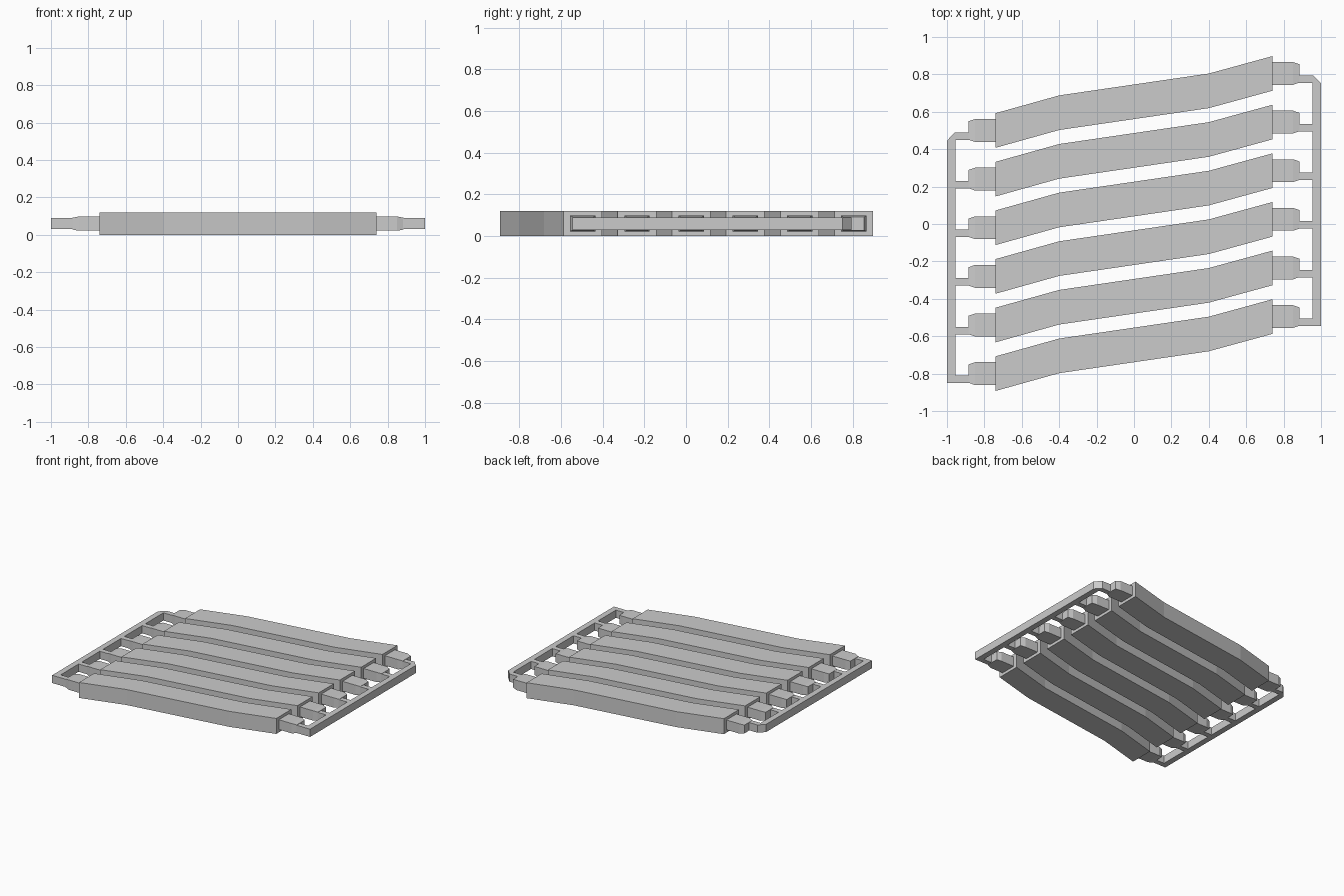
import bpy
import bmesh

cube = bpy.data.objects.get("Cube")
if cube:
    bpy.data.objects.remove(cube, do_unlink=True)

grey = bpy.data.materials.new("plain_grey")
grey.use_nodes = True
colour = (0.6, 0.6, 0.6, 1)
grey.diffuse_color = colour
grey.node_tree.nodes["Principled BSDF"].inputs["Base Color"].default_value = colour

COUNT, PITCH, MID = 6, 0.26, 0.06


def extrude(name, outline, half):
    """Extrude a plan outline symmetrically about the mid height."""
    bm = bmesh.new()
    low = [bm.verts.new((x, y, MID - half)) for x, y in outline]
    face = bm.faces.new(low)
    top = bmesh.ops.extrude_face_region(bm, geom=[face])["geom"]
    verts = [v for v in top if isinstance(v, bmesh.types.BMVert)]
    bmesh.ops.translate(bm, verts=verts, vec=(0, 0, 2 * half))
    finish(name, bm)


def finish(name, bm):
    bmesh.ops.recalc_face_normals(bm, faces=bm.faces)
    mesh = bpy.data.meshes.new(name)
    bm.to_mesh(mesh)
    bm.free()
    mesh.materials.append(grey)
    bpy.context.collection.objects.link(bpy.data.objects.new(name, mesh))


def tapered_block(name, side, y):
    """Rectangular plug lofted through sections: x, half width, half height."""
    bm = bmesh.new()
    rings = []
    for x, w, h in ((0.72, 0.061, 0.038), (0.85, 0.061, 0.038), (0.885, 0.049, 0.032)):
        rings.append([bm.verts.new((side * x, y + a * w, MID + b * h))
                      for a, b in ((-1, -1), (1, -1), (1, 1), (-1, 1))])
    for a, b in zip(rings, rings[1:]):
        for i in range(4):
            j = (i + 1) % 4
            bm.faces.new((a[i], a[j], b[j], b[i]))
    bm.faces.new(rings[0])
    bm.faces.new(rings[-1])
    finish(name, bm)


# Bent slats with a plug at each end
path = [(-0.74, -0.8), (-0.4, -0.705), (0.4, -0.588), (0.74, -0.495)]
for n in range(COUNT):
    shift = n * PITCH
    front = [(x, y + shift - 0.0925) for x, y in path]
    back = [(x, y + shift + 0.0925) for x, y in reversed(path)]
    extrude(f"slat_{n + 1}", front + back, 0.06)
    for label, side, y in (("right", -1, -0.8), ("left", 1, -0.495)):
        tapered_block(f"{label}_plug_{n + 1}", side, y + shift)

# Comb-shaped side rails: one tooth per slat, chamfered back corner
for label, side, base in (("right", -1, -0.8), ("left", 1, -0.495)):
    last = base + (COUNT - 1) * PITCH
    outline = [(1, base - 0.05), (1, last - 0.054), (0.957, last - 0.01)]
    for n in reversed(range(COUNT)):
        y = base + n * PITCH
        if n < COUNT - 1:
            outline += [(0.955, y - 0.01)]
        outline += [(0.87, y - 0.01), (0.87, y - 0.05)]
        if n:
            outline += [(0.955, y - 0.05)]
    extrude(f"{label}_rail", [(side * x, y) for x, y in outline], 0.03)
